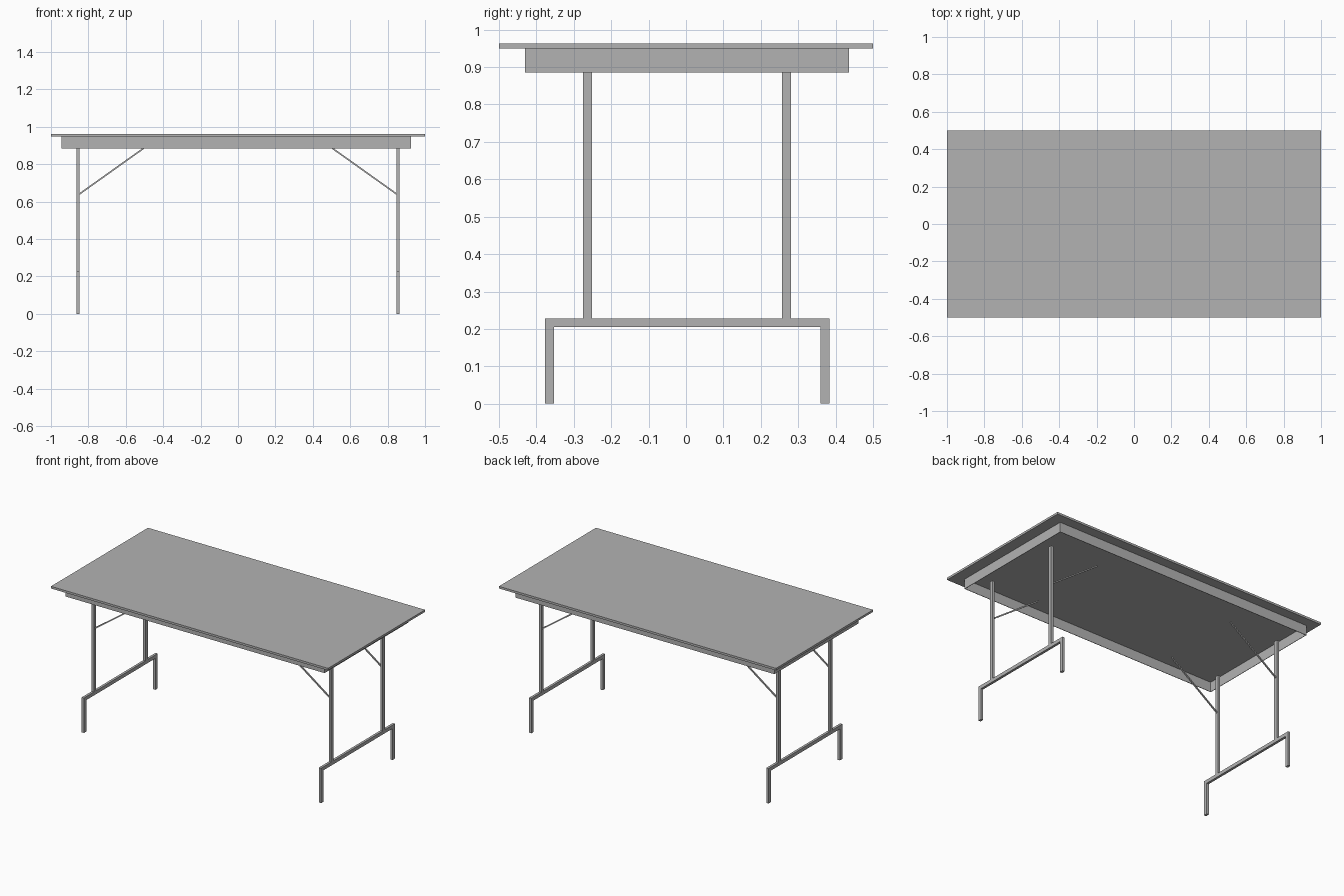
import bpy
import bmesh
from mathutils import Matrix, Vector

if "Cube" in bpy.data.objects:
    bpy.data.objects.remove(bpy.data.objects["Cube"], do_unlink=True)

grey = bpy.data.materials.new("plain_grey")
grey.use_nodes = True
COLOUR = (0.45, 0.45, 0.45, 1)
grey.diffuse_color = COLOUR
grey.node_tree.nodes["Principled BSDF"].inputs["Base Color"].default_value = COLOUR

TOP, UNDER, APRON_LOW = 0.963, 0.949, 0.885
BAR_LOW, BAR_HIGH = 0.205, 0.228
TUBE = 0.024


def finish(name, bm):
    mesh = bpy.data.meshes.new(name)
    bm.to_mesh(mesh)
    bm.free()
    mesh.materials.append(grey)
    obj = bpy.data.objects.new(name, mesh)
    bpy.context.collection.objects.link(obj)
    return obj


def box(name, low, high):
    low, high = Vector(low), Vector(high)
    bm = bmesh.new()
    bmesh.ops.create_cube(bm, size=1)
    bmesh.ops.scale(bm, vec=high - low, verts=bm.verts)
    bmesh.ops.translate(bm, vec=(low + high) / 2, verts=bm.verts)
    return finish(name, bm)


def rod(name, start, end, width):
    start, end = Vector(start), Vector(end)
    axis = end - start
    bm = bmesh.new()
    bmesh.ops.create_cube(bm, size=1)
    bmesh.ops.scale(bm, vec=(width, width, axis.length), verts=bm.verts)
    turn = axis.to_track_quat('Z', 'Y').to_matrix().to_4x4()
    bm.transform(Matrix.Translation((start + end) / 2) @ turn)
    return finish(name, bm)


# Tabletop slab
box("tabletop", (-1, -0.5, UNDER), (1, 0.5, TOP))

# Apron: thin sheet frame, open underneath
bm = bmesh.new()
corners = [(-0.943, -0.43), (0.926, -0.43), (0.926, 0.436), (-0.943, 0.436)]
lower = [bm.verts.new((x, y, APRON_LOW)) for x, y in corners]
upper = [bm.verts.new((x, y, UNDER)) for x, y in corners]
for i in range(4):
    j = (i + 1) % 4
    bm.faces.new((lower[i], lower[j], upper[j], upper[i]))
apron = finish("apron", bm)
sheet = apron.modifiers.new("sheet_thickness", 'SOLIDIFY')
sheet.thickness = 0.003
sheet.offset = -1
sheet.use_even_offset = True

# Folding leg frames, one at each end
for side, sx in (("left", 1), ("right", -1)):
    x = 0.856 * sx
    x0, x1 = x - 0.008, x + 0.008
    box(f"{side}_crossbar", (x0, -0.377, BAR_LOW), (x1, 0.383, BAR_HIGH))
    for end, sy in (("front", -1), ("back", 1)):
        foot_y = 0.003 + 0.368 * sy
        post_y = 0.003 + 0.266 * sy
        half = TUBE / 2
        box(f"{end}_{side}_foot", (x0, foot_y - half, 0),
            (x1, foot_y + half, BAR_LOW))
        box(f"{end}_{side}_post", (x0, post_y - half, BAR_HIGH),
            (x1, post_y + half, APRON_LOW))
        rod(f"{end}_{side}_brace", (x, post_y, 0.635),
            (0.505 * sx, post_y, APRON_LOW), 0.008)
